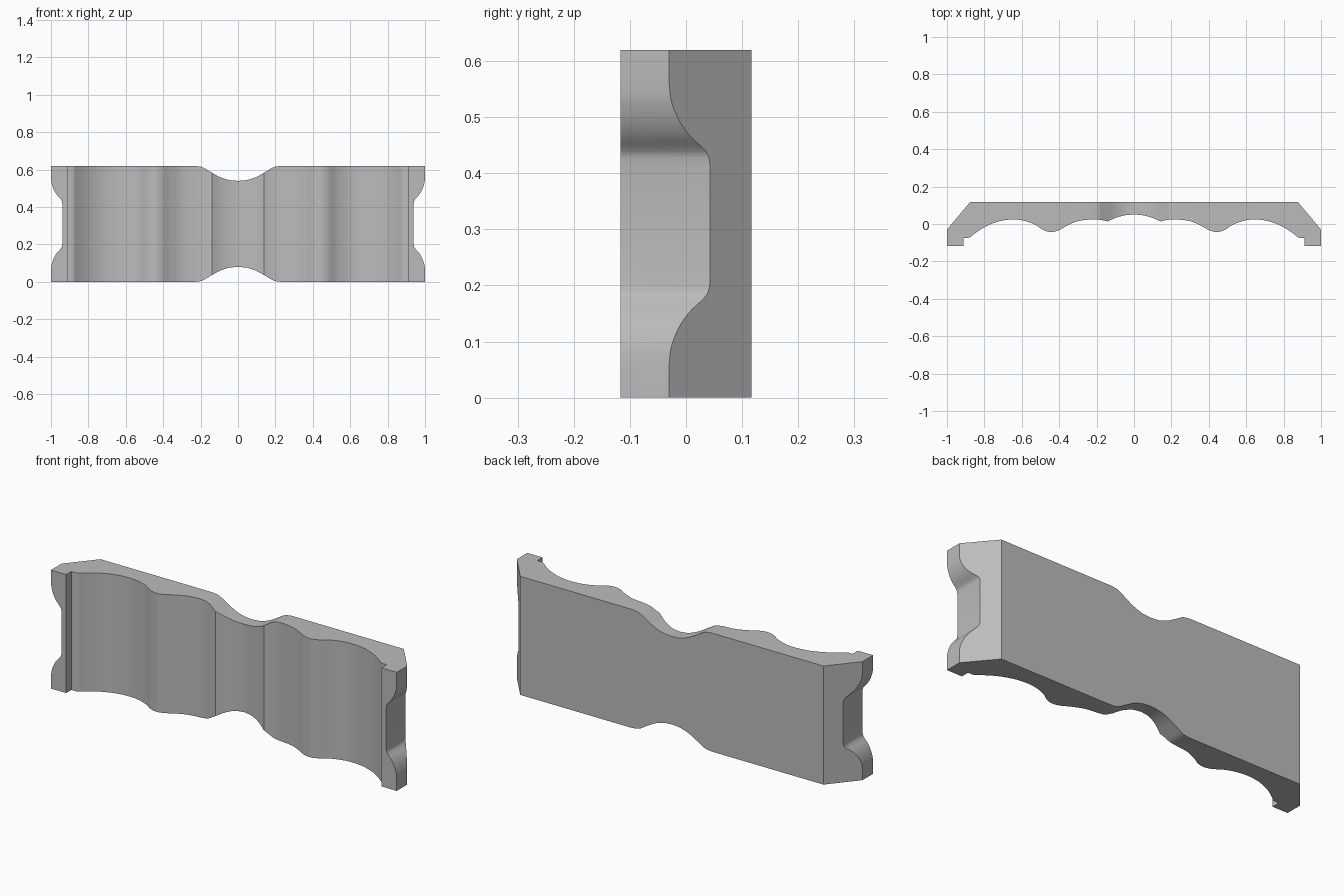
import bpy
import bmesh
from mathutils import Vector

old = bpy.data.objects.get("Cube")
if old:
    bpy.data.objects.remove(old, do_unlink=True)

HEIGHT = 0.62


def smooth_curve(points, steps=6):
    """Smooth curve through 2D points (Catmull-Rom)."""
    p = [Vector(q) for q in points]
    p = [2 * p[0] - p[1]] + p + [2 * p[-1] - p[-2]]
    out = []
    for a, b, c, d in zip(p, p[1:], p[2:], p[3:]):
        for i in range(steps):
            t = i / steps
            out.append(0.5 * (2 * b + (c - a) * t + (2 * a - 5 * b + 4 * c - d) * t * t
                              + (3 * b - a - 3 * c + d) * t ** 3))
    return out + [p[-2]]


def extrude_outline(name, points, place, direction):
    """Solid made by sweeping a closed 2D outline along a direction."""
    bm = bmesh.new()
    face = bm.faces.new([bm.verts.new(place(u, v)) for u, v in points])
    swept = bmesh.ops.extrude_face_region(bm, geom=[face])["geom"]
    bmesh.ops.translate(bm, vec=direction,
                        verts=[g for g in swept if isinstance(g, bmesh.types.BMVert)])
    bmesh.ops.recalc_face_normals(bm, faces=bm.faces[:])
    mesh = bpy.data.meshes.new(name)
    bm.to_mesh(mesh)
    bm.free()
    obj = bpy.data.objects.new(name, mesh)
    bpy.context.collection.objects.link(obj)
    return obj


# Plan profile: scalloped front, flat back, chamfered ends with small hooks
scallop = smooth_curve([(0.14, 0.014), (0.18, 0.022), (0.23, 0.024), (0.3, 0.015), (0.36, -0.01),
                        (0.405, -0.035), (0.445, -0.043), (0.485, -0.032), (0.53, -0.003),
                        (0.59, 0.018), (0.65, 0.024), (0.72, 0.015), (0.79, -0.012),
                        (0.84, -0.043), (0.875, -0.07)])
middle = smooth_curve([(0, 0.051), (0.05, 0.046), (0.1, 0.032), (0.14, 0.014)])
end = [(0.885, -0.074), (0.912, -0.074), (0.912, -0.117), (1, -0.117), (1, -0.03), (0.877, 0.117)]
half = [tuple(q) for q in middle[:-1] + scallop] + end
plan = half + [(-x, y) for x, y in reversed(half[1:])]

# Front outline: rounded waist notches above and below, recessed ends
waist = smooth_curve([(0, 0.54), (0.05, 0.545), (0.1, 0.562), (0.15, 0.59), (0.19, 0.613),
                      (0.23, HEIGHT)])
recess = smooth_curve([(1, 0.56), (0.997, 0.53), (0.986, 0.496), (0.97, 0.468),
                       (0.95, 0.445), (0.942, 0.432), (0.939, 0.415)])
quarter = [tuple(q) for q in waist] + [(1.0, HEIGHT)] + [tuple(q) for q in recess]
side = quarter + [(x, HEIGHT - z) for x, z in reversed(quarter)]
front = side + [(-x, z) for x, z in reversed(side[1:-1])]

panel = extrude_outline("scalloped_panel", plan, lambda u, v: (u, v, 0), (0, 0, HEIGHT))
cutter = extrude_outline("outline_cutter", front, lambda u, v: (u, -0.5, v), (0, 1, 0))
cutter.hide_render = True

# Keep only what lies inside both outlines
mod = panel.modifiers.new("outline", "BOOLEAN")
mod.operation = "INTERSECT"
mod.solver = "EXACT"
mod.object = cutter
bpy.ops.object.select_all(action="DESELECT")
panel.select_set(True)
bpy.context.view_layer.objects.active = panel
bpy.ops.object.modifier_apply(modifier=mod.name)
bpy.data.objects.remove(cutter, do_unlink=True)

# Plain grey finish
grey = bpy.data.materials.new("plain_grey")
grey.use_nodes = True
color = (0.5, 0.5, 0.5, 1)
grey.diffuse_color = color
grey.node_tree.nodes["Principled BSDF"].inputs["Base Color"].default_value = color
panel.data.materials.clear()
panel.data.materials.append(grey)
bpy.ops.object.shade_smooth_by_angle(angle=0.42)
